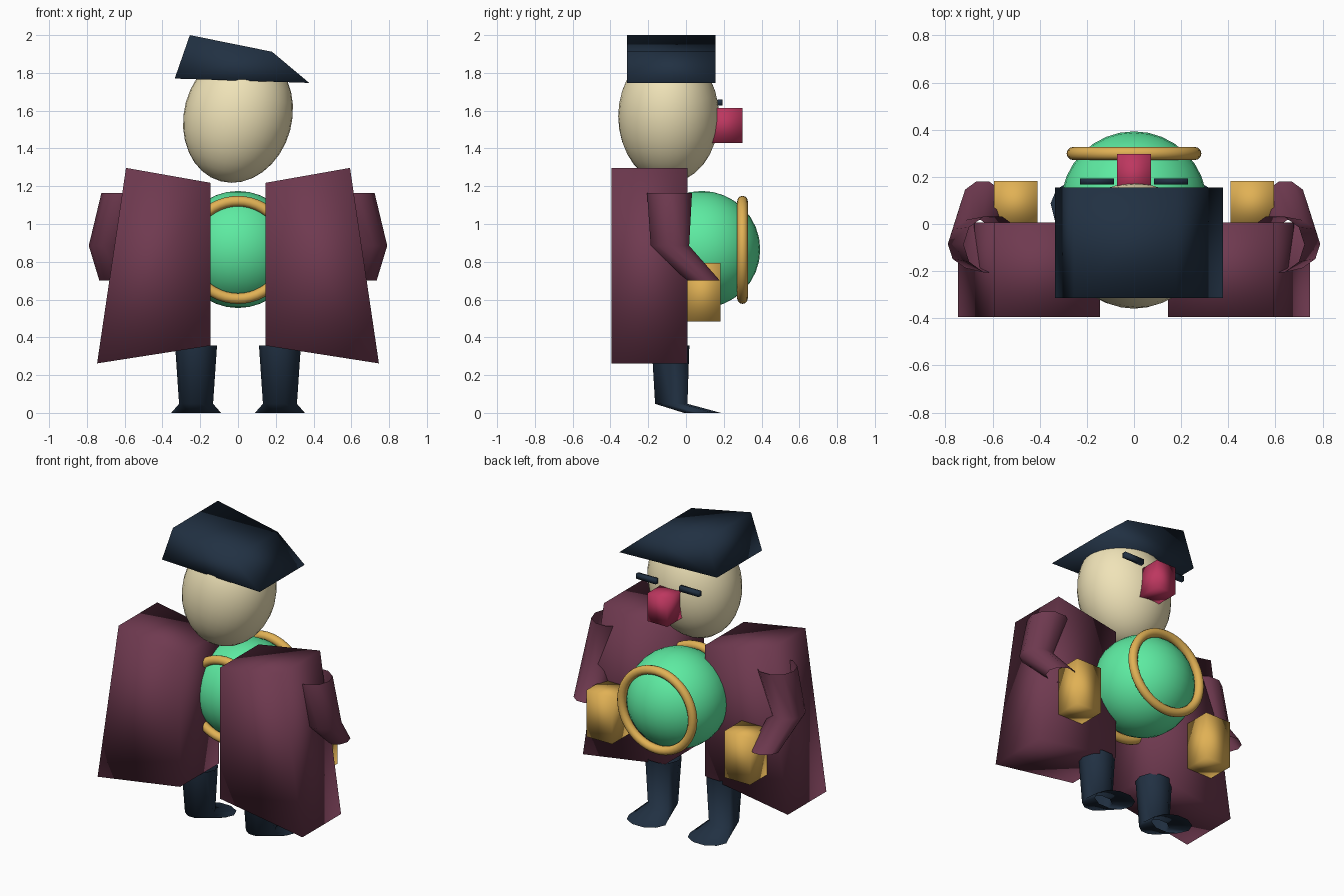
import bpy, bmesh
from math import radians, cos, sin, tau

if "Cube" in bpy.data.objects:
    bpy.data.objects.remove(bpy.data.objects["Cube"])


def material(name, rgb):
    m = bpy.data.materials.new(name)
    m.diffuse_color = (*rgb, 1)
    m.use_nodes = True
    m.node_tree.nodes["Principled BSDF"].inputs["Base Color"].default_value = m.diffuse_color
    return m


NAVY = material("navy", (0.015, 0.03, 0.055))
PLUM = material("plum", (0.16, 0.042, 0.08))
GREEN = material("green", (0.11, 0.83, 0.36))
GOLD = material("gold", (0.75, 0.44, 0.09))
CREAM = material("cream", (0.87, 0.77, 0.48))
PINK = material("pink", (0.51, 0.038, 0.115))


def finish(ob, name, mat):
    ob.name = name
    ob.data.materials.append(mat)
    ob.data.shade_smooth()
    return ob


def from_bmesh(bm, name, mat):
    bmesh.ops.recalc_face_normals(bm, faces=bm.faces)
    me = bpy.data.meshes.new(name)
    bm.to_mesh(me)
    bm.free()
    ob = bpy.data.objects.new(name, me)
    bpy.context.collection.objects.link(ob)
    return finish(ob, name, mat)


def prism(name, profile, y0, y1, mat):
    """Extrude an (x, z) outline from y0 to y1."""
    bm = bmesh.new()
    face = bm.faces.new([bm.verts.new((x, y0, z)) for x, z in profile])
    ext = bmesh.ops.extrude_face_region(bm, geom=[face], use_keep_orig=True)
    moved = [v for v in ext["geom"] if isinstance(v, bmesh.types.BMVert)]
    bmesh.ops.translate(bm, verts=moved, vec=(0, y1 - y0, 0))
    return from_bmesh(bm, name, mat)


def box(name, x0, x1, y0, y1, z0, z1, mat):
    return prism(name, [(x0, z0), (x1, z0), (x1, z1), (x0, z1)], y0, y1, mat)


def tube(name, rings, mat, sides=10):
    """Open tube through level rings (x, y, z, rx, ry)."""
    bm = bmesh.new()
    loops = [[bm.verts.new((x + rx * cos(tau * i / sides), y + ry * sin(tau * i / sides), z))
              for i in range(sides)] for x, y, z, rx, ry in rings]
    for a, b in zip(loops, loops[1:]):
        for i in range(sides):
            j = (i + 1) % sides
            bm.faces.new((a[i], a[j], b[j], b[i]))
    return from_bmesh(bm, name, mat)


def ball(name, loc, scale, mat, tilt=0):
    bpy.ops.mesh.primitive_uv_sphere_add(segments=32, ring_count=16, location=loc,
                                         rotation=(0, radians(tilt), 0))
    ob = bpy.context.object
    ob.scale = scale
    return finish(ob, name, mat)


# Tilted head with nose and slanted hat
ball("head", (0, -0.092, 1.57), (0.286, 0.267, 0.356), CREAM, tilt=15)
box("nose", -0.072, 0.072, 0.11, 0.298, 1.43, 1.614, PINK)
prism("hat", [(-0.335, 1.77), (-0.255, 2.0), (0.18, 1.912), (0.377, 1.747)], -0.313, 0.155, NAVY)

# Round belly with a ring front and back
ball("belly", (0, 0.083, 0.865), (0.31, 0.31, 0.31), GREEN)
for name, y in (("front_ring", -0.131), ("back_ring", 0.299)):
    bpy.ops.mesh.primitive_torus_add(location=(0, y, 0.863), rotation=(radians(90), 0, 0),
                                     major_radius=0.258, minor_radius=0.028,
                                     major_segments=48, minor_segments=12)
    finish(bpy.context.object, name, GOLD)

# Mirrored pairs
for side, s in (("left", -1), ("right", 1)):
    box(side + "_brow", s * 0.085, s * 0.229, 0.168, 0.193, 1.627, 1.66, NAVY)
    prism(side + "_coat", [(s * 0.145, 1.218), (s * 0.593, 1.297), (s * 0.746, 0.262),
                           (s * 0.145, 0.356)], -0.395, 0.007, PLUM)
    tube(side + "_arm", [(s * 0.598, -0.087, 1.165, 0.125, 0.125),
                         (s * 0.683, -0.085, 0.885, 0.107, 0.107),
                         (s * 0.642, 0.092, 0.7, 0.092, 0.092)], PLUM)
    box(side + "_glove", s * 0.41, s * 0.595, -0.005, 0.183, 0.485, 0.793, GOLD)
    tube(side + "_leg", [(s * 0.222, -0.082, 0.358, 0.111, 0.105),
                         (s * 0.222, -0.078, 0.048, 0.09, 0.09),
                         (s * 0.222, 0.087, 0.0, 0.132, 0.103)], NAVY)
